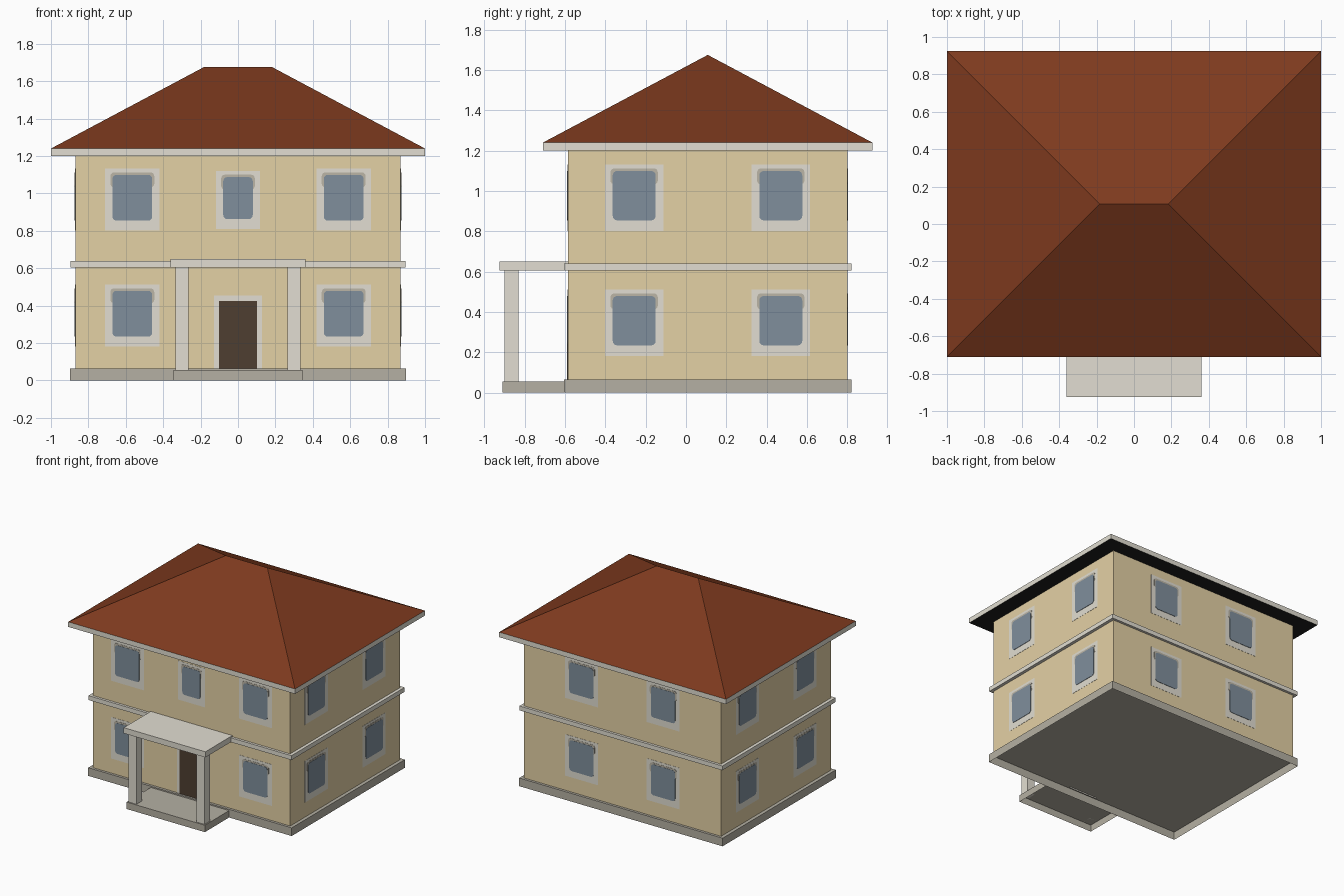
import bpy, bmesh, math
from mathutils import Matrix

if "Cube" in bpy.data.objects:
    bpy.data.objects.remove(bpy.data.objects["Cube"])


def material(name, hex_code):
    def lin(c):
        c /= 255
        return c / 12.92 if c <= 0.04045 else ((c + 0.055) / 1.055) ** 2.4
    m = bpy.data.materials.new(name)
    m.diffuse_color = [lin(int(hex_code[i:i + 2], 16)) for i in (0, 2, 4)] + [1]
    m.use_nodes = True
    m.node_tree.nodes["Principled BSDF"].inputs["Base Color"].default_value = m.diffuse_color
    return m


WALL = material("cream wall", "E4D1A5")
TRIM = material("pale stone", "E2DED2")
BASE = material("grey stone", "B5B0A3")
ROOF = material("red tile", "7E3A1E")
GLASS = material("blue grey glass", "808F9C")
SHADE = material("window reveal", "BBB5A6")
DOOR = material("dark wood", "4F3E31")
SOFFIT = material("black soffit", "1E1E1D")

# Wall planes: x = +-WX, front y and back y
WX, FRONT, BACK = 0.87, -0.585, 0.80


def finish(name, bm, *mats):
    me = bpy.data.meshes.new(name)
    bm.to_mesh(me)
    bm.free()
    for m in mats:
        me.materials.append(m)
    ob = bpy.data.objects.new(name, me)
    bpy.context.collection.objects.link(ob)
    return ob


def box(name, x0, x1, y0, y1, z0, z1, mat, open_bottom=False, open_top=False):
    bm = bmesh.new()
    bmesh.ops.create_cube(bm, size=1)
    for v in bm.verts:
        v.co = ((x0 + x1) / 2 + v.co.x * (x1 - x0),
                (y0 + y1) / 2 + v.co.y * (y1 - y0),
                (z0 + z1) / 2 + v.co.z * (z1 - z0))
    bm.normal_update()
    gone = [f for f in bm.faces if (open_bottom and f.normal.z < -0.5)
            or (open_top and f.normal.z > 0.5)]
    bmesh.ops.delete(bm, geom=gone, context="FACES")
    return finish(name, bm, mat)


def plate(name, side, u, z, w, h, d0, d1, mat, r=0.0):
    """Thin plate on a wall, from depth d0 to d1 outwards, corner radius r."""
    pts = []
    for k, (sx, sz) in enumerate([(1, 1), (-1, 1), (-1, -1), (1, -1)]):
        for s in (range(5) if r else [0]):
            a = math.pi / 2 * (k + s / 4)
            pts.append((sx * (w / 2 - r) + r * math.cos(a), -d0,
                        sz * (h / 2 - r) + r * math.sin(a)))
    bm = bmesh.new()
    face = bm.faces.new([bm.verts.new(p) for p in pts])
    new = bmesh.ops.extrude_face_region(bm, geom=[face])["geom"]
    bmesh.ops.translate(bm, vec=(0, d0 - d1, 0),
                        verts=[g for g in new if isinstance(g, bmesh.types.BMVert)])
    bmesh.ops.recalc_face_normals(bm, faces=bm.faces)
    x, y, turn = {"front": (u, FRONT, 0), "right": (WX, u, 90),
                  "back": (u, BACK, 180), "left": (-WX, u, -90)}[side]
    bm.transform(Matrix.Translation((x, y, z)) @ Matrix.Rotation(math.radians(turn), 4, "Z"))
    return finish(name, bm, mat)


def window(side, u, z, w=0.29, h=0.33):
    gh = h - 0.085
    plate(side + "_window_frame", side, u, z, w, h, -0.001, 0.0015, TRIM)
    plate(side + "_window_reveal", side, u, z + 0.01 + gh / 2 - 0.027, w - 0.055, 0.08,
          0.001, 0.003, SHADE, 0.02)
    plate(side + "_window_glass", side, u, z + 0.01, w - 0.077, gh, 0.001, 0.0045, GLASS, 0.022)


# House body, hollow plinth and string course
box("walls", -WX, WX, FRONT, BACK, 0.065, 1.20, WALL, True, True)
box("plinth", -0.897, 0.897, -0.605, 0.82, 0, 0.065, BASE, True)
box("string_course", -0.895, 0.895, -0.605, 0.82, 0.605, 0.64, TRIM)

# Eaves slab with dark underside
eaves = box("eaves", -1, 1, -0.71, 0.925, 1.20, 1.24, TRIM, False, True)
eaves.data.materials.append(SOFFIT)
for p in eaves.data.polygons:
    p.material_index = 1 if p.normal.z < -0.5 else 0

# Hipped roof
bm = bmesh.new()
c = [bm.verts.new(p) for p in ((-1, -0.71, 1.24), (1, -0.71, 1.24), (1, 0.925, 1.24), (-1, 0.925, 1.24))]
l, r = [bm.verts.new((x, 0.108, 1.675)) for x in (-0.183, 0.183)]
for f in ((c[0], c[1], r, l), (c[1], c[2], r), (c[2], c[3], l, r), (c[3], c[0], l)):
    bm.faces.new(f)
finish("hip_roof", bm, ROOF)

# Windows on both floors
for z in (0.347, 0.967):
    for u in (-0.565, 0.565):
        window("front", u, z)
    for u in (-0.36, 0.36):
        window("back", u, z)
    for side, flip in (("left", 1), ("right", 1)):
        for u in (-0.257, 0.47):
            window(side, u, z)
window("front", 0, 0.965, 0.235, 0.31)

# Front door
plate("door_frame", "front", 0, 0.255, 0.255, 0.40, -0.001, 0.003, TRIM)
plate("door", "front", 0, 0.24, 0.205, 0.37, 0.001, 0.005, DOOR)

# Porch with hollow step
box("porch_step", -0.345, 0.345, -0.91, -0.605, 0, 0.055, BASE, True)
box("porch_canopy", -0.36, 0.36, -0.925, -0.585, 0.605, 0.65, TRIM)
for s in (-1, 1):
    x = 0.30 * s
    box("porch_column", x - 0.035, x + 0.035, -0.90, -0.83, 0.055, 0.605, TRIM)
